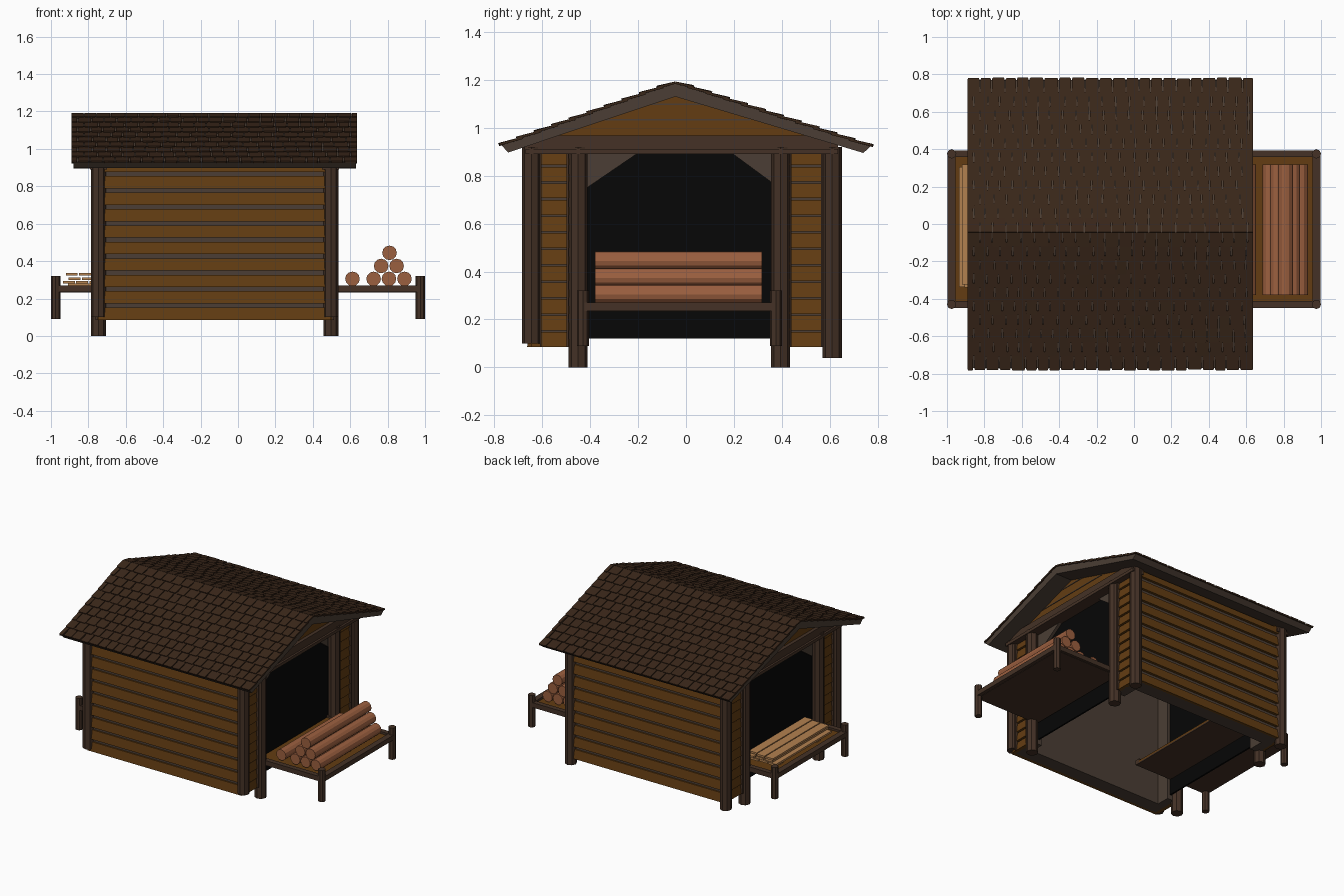
import bpy, bmesh, math, random
from mathutils import Vector, Matrix

if "Cube" in bpy.data.objects:
    bpy.data.objects.remove(bpy.data.objects["Cube"])

random.seed(4)


def material(name, r, g, b):
    m = bpy.data.materials.new(name)
    m.diffuse_color = (r, g, b, 1)
    m.use_nodes = True
    m.node_tree.nodes["Principled BSDF"].inputs["Base Color"].default_value = m.diffuse_color
    return m


BOARD = material("board_wood", 0.125, 0.046, 0.006)
BEAM = material("beam_wood", 0.058, 0.031, 0.019)
GREY = material("weathered_wood", 0.07, 0.048, 0.035)
SHINGLE = material("shingle_wood", 0.042, 0.02, 0.01)
LOG = material("log_wood", 0.33, 0.115, 0.05)
PLANK = material("plank_wood", 0.45, 0.22, 0.08)
BLACK = material("dark_inside", 0.002, 0.002, 0.002)


def finish(bm, name, mat):
    bmesh.ops.recalc_face_normals(bm, faces=bm.faces)
    me = bpy.data.meshes.new(name)
    bm.to_mesh(me)
    bm.free()
    me.materials.append(mat)
    ob = bpy.data.objects.new(name, me)
    bpy.context.collection.objects.link(ob)
    return ob


def add_loft(bm, a, b):
    va = [bm.verts.new(p) for p in a]
    vb = [bm.verts.new(p) for p in b]
    bm.faces.new(va)
    bm.faces.new(vb)
    n = len(va)
    for i in range(n):
        j = (i + 1) % n
        bm.faces.new((va[i], va[j], vb[j], vb[i]))


def add_x(bm, prof, x0, x1):
    """extrude a (y, z) profile along x"""
    add_loft(bm, [(x0, y, z) for y, z in prof], [(x1, y, z) for y, z in prof])


def add_y(bm, prof, y0, y1):
    """extrude an (x, z) profile along y"""
    add_loft(bm, [(x, y0, z) for x, z in prof], [(x, y1, z) for x, z in prof])


def add_box(bm, x0, x1, y0, y1, z0, z1):
    add_x(bm, [(y0, z0), (y1, z0), (y1, z1), (y0, z1)], x0, x1)


def box(name, mat, *dims):
    bm = bmesh.new()
    add_box(bm, *dims)
    return finish(bm, name, mat)


def cylinder(name, mat, r, p, q, sides=10):
    p, q = Vector(p), Vector(q)
    bm = bmesh.new()
    rot = (q - p).to_track_quat('Z', 'Y').to_matrix().to_4x4()
    bmesh.ops.create_cone(bm, cap_ends=True, segments=sides, radius1=r, radius2=r,
                          depth=(q - p).length, matrix=Matrix.Translation((p + q) / 2) @ rot)
    return finish(bm, name, mat)


# long side walls with lapped boards
CX = -0.125            # middle of the house in x
for name, y, s in (("front", -0.645, -1), ("back", 0.61, 1)):
    inner = y - s * 0.10
    box(name + "_wall", GREY, -0.73, 0.48, min(y, inner), max(y, inner), 0.085, 0.925)
    bm = bmesh.new()
    for i in range(10):
        z = 0.085 + i * 0.088
        t = min(z + 0.066, 0.925)
        add_x(bm, [(y - s * 0.005, z), (y + s * 0.018, z), (y + s * 0.01, t), (y - s * 0.005, t)],
              -0.745, 0.495)
    finish(bm, name + "_siding", BOARD)

# end walls, the same at both ends
for end, s in (("right", 1), ("left", -1)):
    def X(d):
        return CX + s * d      # d = distance outwards from the middle

    for part, y0, y1 in (("front", -0.645, -0.45), ("back", 0.395, 0.61)):
        box(f"{end}_{part}_end_wall", GREY, X(0.54), X(0.61), y0, y1, 0.085, 0.93)
        bm = bmesh.new()
        for i in range(12):
            z = 0.085 + i * 0.069
            t = min(z + 0.062, 0.895)
            add_y(bm, [(X(0.60), z), (X(0.628), z), (X(0.62), t), (X(0.60), t)], y0, y1)
        finish(bm, f"{end}_{part}_end_siding", BOARD)
        # trims framing the siding
        e0, e1 = (-0.61, -0.49) if part == "front" else (0.433, 0.572)
        bm = bmesh.new()
        add_box(bm, X(0.61), X(0.638), e0, e0 + 0.008, 0.085, 0.90)
        add_box(bm, X(0.61), X(0.638), e1 - 0.008, e1, 0.085, 0.90)
        finish(bm, f"{end}_{part}_trim", BEAM)
    # posts
    for n, y, z in (("front_corner", -0.645, 0.10), ("back_corner", 0.61, 0.04),
                    ("front_door", -0.45, 0.0), ("back_door", 0.395, 0.0)):
        cylinder(f"{end}_{n}_post", BEAM, 0.04, (X(0.622), y, z), (X(0.622), y, 0.92), 8)
    # beams over the opening
    box(f"{end}_lintel", BEAM, X(0.575), X(0.665), -0.67, 0.635, 0.89, 0.912)
    bm = bmesh.new()
    add_x(bm, [(-0.67, 0.912), (-0.67, 0.93), (-0.54, 0.967), (0.5, 0.967), (0.635, 0.935),
               (0.635, 0.912)], X(0.58), X(0.65))
    finish(bm, f"{end}_gable_beam", BEAM)
    # gable
    bm = bmesh.new()
    add_x(bm, [(-0.66, 0.912), (-0.66, 0.935), (-0.045, 1.145), (0.62, 0.942), (0.62, 0.912)],
          X(0.56), X(0.625))
    finish(bm, f"{end}_gable", BOARD)
    bm = bmesh.new()
    for z in (1.03, 1.095):
        h = (1.135 - z) / 0.335
        add_box(bm, X(0.62), X(0.629), -0.045 - h, -0.045 + h, z, z + 0.006)
    finish(bm, f"{end}_gable_grooves", GREY)
    # dark panel behind the opening and the corner braces
    box(f"{end}_dark_panel", BLACK, X(0.56), X(0.572), -0.46, 0.41, 0.12, 0.92)
    bm = bmesh.new()
    add_x(bm, [(-0.42, 0.745), (-0.42, 0.895), (-0.20, 0.895)], X(0.573), X(0.595))
    add_x(bm, [(0.36, 0.77), (0.36, 0.895), (0.19, 0.895)], X(0.573), X(0.595))
    finish(bm, f"{end}_corner_braces", GREY)

    # platform
    inn, out = (0.46, 0.972) if s > 0 else (-0.39, -0.972)
    box(f"{end}_deck", BOARD, inn, out, -0.42, 0.37, 0.242, 0.255)
    box(f"{end}_deck_underside", BEAM, inn, out, -0.425, 0.375, 0.233, 0.242)
    for n, y in (("front", -0.43), ("back", 0.375)):
        box(f"{end}_deck_{n}_rail", BEAM, inn, out, y - 0.018, y + 0.018, 0.235, 0.27)
        cylinder(f"{end}_deck_{n}_post", BEAM, 0.025, (s * 0.975, y, 0.09),
                 (s * 0.975, y, 0.32), 8)
    box(f"{end}_deck_outer_rail", BEAM, s * 0.955, s * 0.997, -0.43, 0.375, 0.235, 0.27)

# stacked logs on the right platform
for i, (x, z) in enumerate(((0.612, 0.305), (0.725, 0.305), (0.807, 0.305), (0.89, 0.305),
                            (0.765, 0.374), (0.848, 0.374), (0.81, 0.444))):
    cylinder(f"log_{i}", LOG, 0.039, (x, -0.38, z), (x, 0.318, z), 12)

# stacked planks on the left platform
for layer, (z, start, count) in enumerate(((0.28, -0.935, 4), (0.299, -0.905, 3), (0.322, -0.92, 3))):
    for i in range(count):
        x = start + i * 0.07
        j = random.uniform(-0.012, 0.012)
        box(f"plank_{layer}_{i}", PLANK, x, x + 0.063, -0.33 + j, 0.31 + j, z, z + 0.014)
for i, y in enumerate((-0.22, 0.2)):
    box(f"plank_bearer_{i}", PLANK, -0.91, -0.68, y - 0.02, y + 0.02, 0.253, 0.28)

# roof slopes and shingles
APEX = (-0.045, 1.189)
for name, top, low in (("front", (-0.77, 0.927), (-0.742, 0.897)),
                       ("back", (0.77, 0.922), (0.74, 0.895))):
    bm = bmesh.new()
    add_x(bm, [APEX, top, low, (-0.045, 1.13)], -0.88, 0.63)
    finish(bm, name + "_roof_slope", GREY)

    a, b = Vector((0, *APEX)), Vector((0, *top))
    d = (b - a).normalized()
    n = Vector((1, 0, 0)).cross(d)
    n = n if n.z > 0 else -n
    length = (b - a).length + 0.008
    rows = 10 if name == "front" else 11
    pitch = length / rows
    bm = bmesh.new()
    for r in range(rows):
        s1 = (r + 1) * pitch
        s0 = max(s1 - 1.3 * pitch, 0)
        x = -0.893
        w = 0.036 if r % 2 else 0.07
        while x < 0.635:
            x1 = min(x + w, 0.64)
            if 0.64 - x1 < 0.02:
                x1 = 0.64
            g = 0.003
            e = s1 + random.uniform(-0.002, 0.002)
            lift = random.uniform(0.01, 0.013)
            c = min(0.007, (x1 - x) * 0.25)
            prof = ((x + g, s0, 0.004), (x1 - g, s0, 0.004), (x1 - g, e - c, lift),
                    (x1 - c, e, lift), (x + c, e, lift), (x + g, e - c, lift))
            upper = [a + d * s + n * h + Vector((px, 0, 0)) for px, s, h in prof]
            add_loft(bm, upper, [p - n * 0.010 for p in upper])
            x = x1
            w = random.uniform(0.06, 0.08)
    finish(bm, name + "_shingles", SHINGLE)
